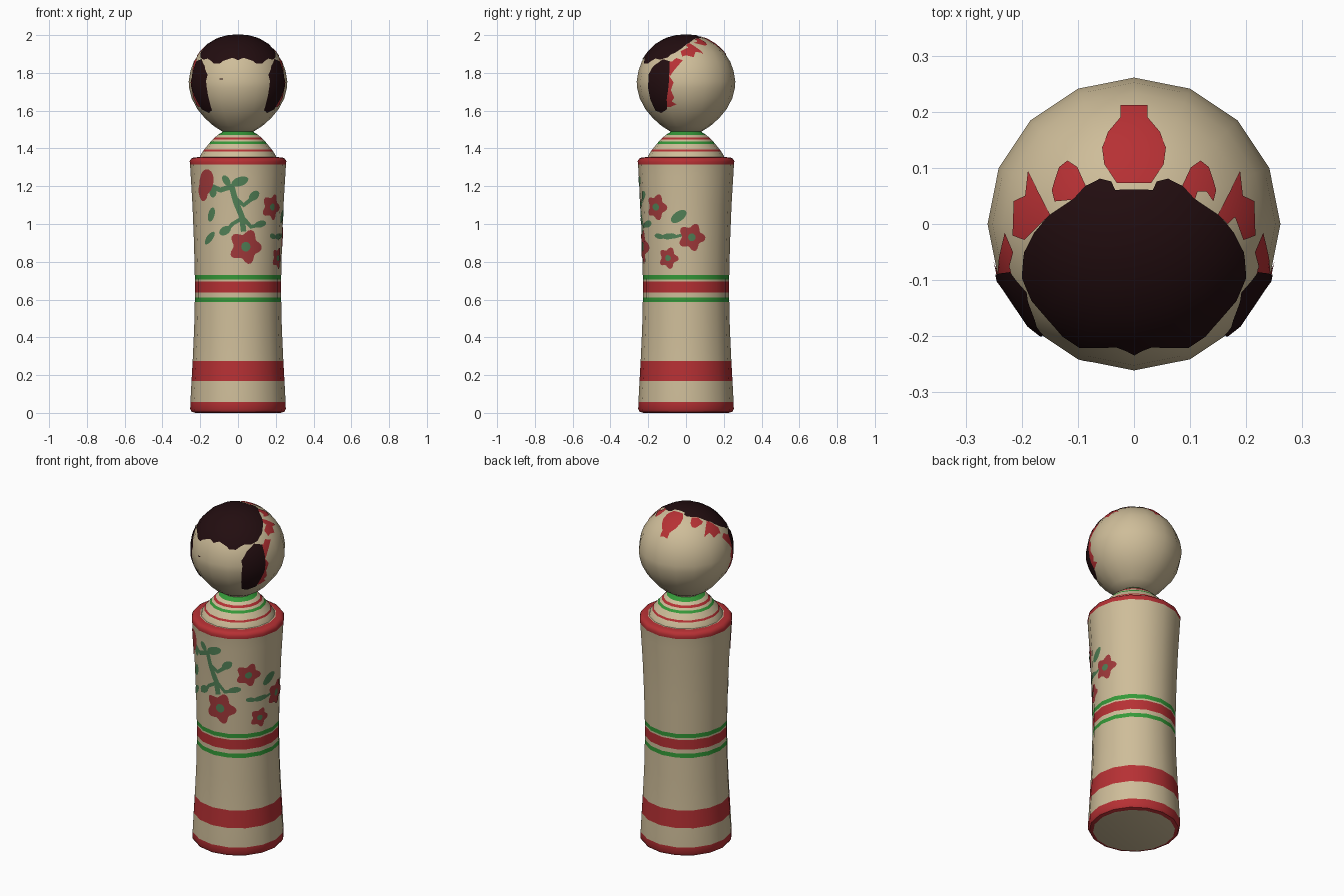
import bpy, bmesh, math
from mathutils import Vector
from mathutils.bvhtree import BVHTree

if "Cube" in bpy.data.objects:
    bpy.data.objects.remove(bpy.data.objects["Cube"])


def material(name, rgb):
    m = bpy.data.materials.new(name)
    m.diffuse_color = (*rgb, 1)
    m.use_nodes = True
    m.node_tree.nodes["Principled BSDF"].inputs["Base Color"].default_value = m.diffuse_color
    return m


CREAM = material("cream wood", (0.62, 0.51, 0.32))
RED = material("stripe red", (0.47, 0.03, 0.034))
GREEN = material("stripe green", (0.035, 0.32, 0.04))
PETAL = material("petal red", (0.35, 0.04, 0.042))
LEAF = material("leaf green", (0.08, 0.21, 0.09))
DARK = material("hair dark", (0.016, 0.004, 0.005))
SIDES = 16
STEP = 2 * math.pi / SIDES
R = 0.235            # radius used to turn arc length into an angle
HEAD_MID = Vector((0, 0, 1.74))


def lathe(name, profile, mats):
    """Turn (radius, height, material index of the band above) round z."""
    bm = bmesh.new()
    rings = []
    for r, z, _ in profile:
        if r == 0:
            rings.append([bm.verts.new((0, 0, z))] * SIDES)
        else:
            rings.append([bm.verts.new((r * math.cos(k * STEP), r * math.sin(k * STEP), z))
                          for k in range(SIDES)])
    for (lo, hi), (_, _, mat) in zip(zip(rings, rings[1:]), profile):
        for k in range(SIDES):
            j = (k + 1) % SIDES
            quad = list(dict.fromkeys((lo[k], lo[j], hi[j], hi[k])))
            bm.faces.new(quad).material_index = mat
    bm.normal_update()
    tree = BVHTree.FromBMesh(bm)
    me = bpy.data.meshes.new(name)
    bm.to_mesh(me)
    bm.free()
    for m in mats:
        me.materials.append(m)
    ob = bpy.data.objects.new(name, me)
    bpy.context.collection.objects.link(ob)
    bpy.ops.object.select_all(action='DESELECT')
    ob.select_set(True)
    bpy.context.view_layer.objects.active = ob
    bpy.ops.object.shade_smooth_by_angle(angle=math.radians(40))
    return tree


# Projections: flat drawing coordinates -> ray origin and direction
def around(s, z):
    d = Vector((math.sin(s / R), -math.cos(s / R), 0))
    return d + Vector((0, 0, z)), -d


def top(x, y):
    return Vector((x, y, 3)), Vector((0, 0, -1))


def right(y, z):
    return Vector((1, y, z)), Vector((-1, 0, 0))


def left(y, z):
    return Vector((-1, y, z)), Vector((1, 0, 0))


def front(x, z):
    return Vector((x, -1, z)), Vector((0, 1, 0))


def paint(name, shapes, tree, mat, lift, on_head):
    """Cut flat outlines along a grid and wrap them on a surface as thin plates."""
    out = bmesh.new()
    step = (0.02, 0.02) if on_head else (R * STEP / 2, 0.03)
    for outline, project in shapes:
        bm = bmesh.new()
        bm.faces.new([bm.verts.new((a, b, 0)) for a, b in outline])
        bmesh.ops.triangulate(bm, faces=bm.faces[:])
        for ax in (0, 1):
            vals = [p[ax] for p in outline]
            for k in range(math.ceil(min(vals) / step[ax]), math.floor(max(vals) / step[ax]) + 1):
                no = Vector((1 - ax, ax, 0))
                bmesh.ops.bisect_plane(bm, geom=bm.verts[:] + bm.edges[:] + bm.faces[:],
                                       plane_co=no * k * step[ax], plane_no=no, dist=1e-5)
        bmesh.ops.triangulate(bm, faces=bm.faces[:])
        new = {}
        for v in bm.verts:
            o, d = project(v.co.x, v.co.y)
            p, n, _, _ = tree.ray_cast(o, d)
            if p is None:
                p, n, _, _ = tree.find_nearest(o + d * 0.8)
            new[v] = out.verts.new(p + n * lift)
        for f in bm.faces:
            g = out.faces.new([new[v] for v in f.verts])
            g.smooth = True
            g.normal_update()
            c = g.calc_center_median()
            ref = c - HEAD_MID if on_head else Vector((c.x, c.y, 0))
            if g.normal.dot(ref) < 0:
                g.normal_flip()
        bm.free()
    me = bpy.data.meshes.new(name)
    out.to_mesh(me)
    out.free()
    me.materials.append(mat)
    me.normals_split_custom_set_from_vertices(
        [((v.co - HEAD_MID) if on_head else Vector((v.co.x, v.co.y, 0))).normalized() for v in me.vertices])
    bpy.context.collection.objects.link(bpy.data.objects.new(name, me))


# Outline helpers
def flower(s, z, r, turn=0.3):
    return [(s + r * (0.86 + 0.16 * math.cos(5 * t + turn)) * math.cos(t),
             z + r * (0.86 + 0.16 * math.cos(5 * t + turn)) * math.sin(t))
            for t in (k * math.pi / 20 for k in range(40))]


def leaf(s, z, a, b, deg=0):
    c, d = math.cos(math.radians(deg)), math.sin(math.radians(deg))
    pts = [(a * math.cos(t), b * math.sin(t)) for t in (k * math.pi / 8 for k in range(16))]
    return [(s + x * c - y * d, z + x * d + y * c) for x, y in pts]


def stroke(pts, w):
    one, two = [], []
    for i, p in enumerate(pts):
        q = Vector(pts[min(i + 1, len(pts) - 1)]) - Vector(pts[max(i - 1, 0)])
        n = Vector((-q.y, q.x)).normalized() * w / 2
        one.append((p[0] + n.x, p[1] + n.y))
        two.append((p[0] - n.x, p[1] - n.y))
    return one + two[::-1]


def mirror(pts):
    return [(-a, b) for a, b in pts]


# Turned body with lip, stripes: 0 cream, 1 red, 2 green
body = lathe("body", [
    (0, 0, 0), (0.225, 0, 1), (0.245, 0.006, 1), (0.253, 0.02, 1), (0.252, 0.057, 0), (0.246, 0.17, 1),
    (0.24, 0.275, 0), (0.232, 0.45, 0), (0.229, 0.587, 2), (0.228, 0.612, 0), (0.228, 0.637, 1),
    (0.228, 0.695, 0), (0.228, 0.705, 2), (0.229, 0.73, 0), (0.233, 0.9, 0), (0.241, 1.1, 0),
    (0.25, 1.25, 0), (0.254, 1.315, 1), (0.256, 1.332, 1), (0.248, 1.346, 1), (0.235, 1.352, 1),
    (0.21, 1.354, 0), (0, 1.354, 0)], [CREAM, RED, GREEN])

# Ringed shoulder dome
lathe("shoulder", [
    (0.204, 1.35, 0), (0.2, 1.362, 0), (0.186, 1.384, 1), (0.179, 1.394, 0), (0.155, 1.424, 2),
    (0.144, 1.436, 0), (0.134, 1.447, 1), (0.123, 1.458, 0), (0.106, 1.472, 2), (0.085, 1.485, 2),
    (0.075, 1.495, 2)], [CREAM, RED, GREEN])

# Egg-shaped head
head = lathe("head", [
    (0, 1.488, 0), (0.08, 1.488, 0), (0.128, 1.518, 0), (0.175, 1.56, 0), (0.215, 1.608, 0),
    (0.245, 1.665, 0), (0.259, 1.72, 0), (0.261, 1.755, 0), (0.252, 1.81, 0), (0.234, 1.86, 0),
    (0.203, 1.908, 0), (0.16, 1.95, 0), (0.11, 1.98, 0), (0.055, 1.996, 0), (0, 2.0, 0)], [CREAM])

# Hair cap and side locks
half = [(0.033, 0.06), (0.04, 0.075), (0.06, 0.08), (0.085, 0.067), (0.105, 0.045), (0.15, 0.015),
        (0.175, -0.015), (0.193, -0.05), (0.197, -0.095), (0.18, -0.135), (0.15, -0.17),
        (0.125, -0.198), (0.095, -0.218), (0.03, -0.217), (0.012, -0.224)]
paint("hair_cap", [(half + [(0, -0.231)] + mirror(half)[::-1], top)], head, DARK, 0.004, True)
lock = [(-0.12, 1.87), (-0.085, 1.86), (-0.09, 1.75), (-0.1, 1.66), (-0.098, 1.61), (-0.13, 1.59),
        (-0.16, 1.605), (-0.185, 1.66), (-0.197, 1.72), (-0.195, 1.79), (-0.17, 1.835)]
paint("side_locks", [(lock, right), (lock, left)], head, DARK, 0.0045, True)

# Red ribbons behind the locks and round the crown
edge = [(-0.12, 1.84), (-0.08, 1.86), (-0.06, 1.85), (-0.07, 1.81), (-0.09, 1.785), (-0.065, 1.75),
        (-0.08, 1.71), (-0.062, 1.67), (-0.075, 1.65), (-0.05, 1.635), (-0.085, 1.62), (-0.12, 1.62)]
knot = [(0.03, 0.072), (0.052, 0.105), (0.056, 0.135), (0.046, 0.162), (0.024, 0.188), (0.024, 0.21)]
petals = [
    [(0.085, 0.068), (0.1, 0.1), (0.117, 0.112), (0.132, 0.1), (0.145, 0.06), (0.14, 0.04),
     (0.128, 0.057), (0.112, 0.057), (0.107, 0.043)],
    [(0.148, 0.016), (0.165, 0.05), (0.187, 0.093), (0.192, 0.05), (0.212, 0.04), (0.214, -0.02),
     (0.193, -0.028), (0.178, 0.012), (0.165, 0.0)],
    [(0.213, -0.05), (0.228, -0.015), (0.238, -0.06), (0.24, -0.085), (0.226, -0.1)]]
paint("red_ribbons", [(edge, right), (edge, left), (knot + mirror(knot)[::-1], top)]
      + [(p, top) for p in petals] + [(mirror(p), top) for p in petals], head, RED, 0.003, True)

# Small eye mark
paint("eye_mark", [(leaf(-0.088, 1.767, 0.011, 0.003), front)], head, DARK, 0.002, True)

# Flowers with green centres, plus a bud
blooms = [(0.042, 0.88, 0.092), (0.2, 1.09, 0.07), (0.4, 0.93, 0.074), (0.27, 0.82, 0.058)]
buds = [leaf(-0.18, 1.22, 0.072, 0.048, 70), leaf(-0.205, 1.17, 0.05, 0.036, 100)]
paint("flowers", [(flower(*b), around) for b in blooms] + [(b, around) for b in buds],
      body, PETAL, 0.003, False)
paint("flower_centres", [(leaf(s, z, r * 0.28, r * 0.28), around) for s, z, r in blooms],
      body, LEAF, 0.005, False)

# Stems and leaves
stems = [stroke(p, w) for p, w in (
    ([(-0.035, 1.21), (-0.012, 1.12), (0.02, 1.04), (0.03, 0.96)], 0.03),
    ([(-0.145, 1.2), (-0.09, 1.18), (-0.03, 1.2)], 0.028),
    ([(-0.02, 1.14), (0.03, 1.1), (0.08, 1.14)], 0.024),
    ([(0.02, 1.04), (0.07, 0.985), (0.13, 1.0)], 0.022),
    ([(0.02, 1.03), (-0.03, 1.0), (-0.07, 0.955)], 0.02),
    ([(0.25, 0.935), (0.3, 0.93), (0.36, 0.945)], 0.016))]
leaves = [leaf(*a) for a in (
    (0.01, 1.225, 0.045, 0.024, 20), (-0.06, 1.23, 0.03, 0.018, 120), (0.085, 1.15, 0.032, 0.022, 40),
    (-0.135, 1.17, 0.03, 0.022, 80), (-0.15, 1.05, 0.04, 0.02, 70), (-0.165, 0.925, 0.045, 0.018, 45),
    (-0.07, 0.965, 0.035, 0.022, 30), (0.125, 1.0, 0.036, 0.018, 10), (0.33, 1.04, 0.048, 0.026, 35),
    (0.275, 0.935, 0.042, 0.016, 5), (0.215, 0.935, 0.03, 0.014, -10))]
paint("stems_and_leaves", [(p, around) for p in stems + leaves], body, LEAF, 0.002, False)
